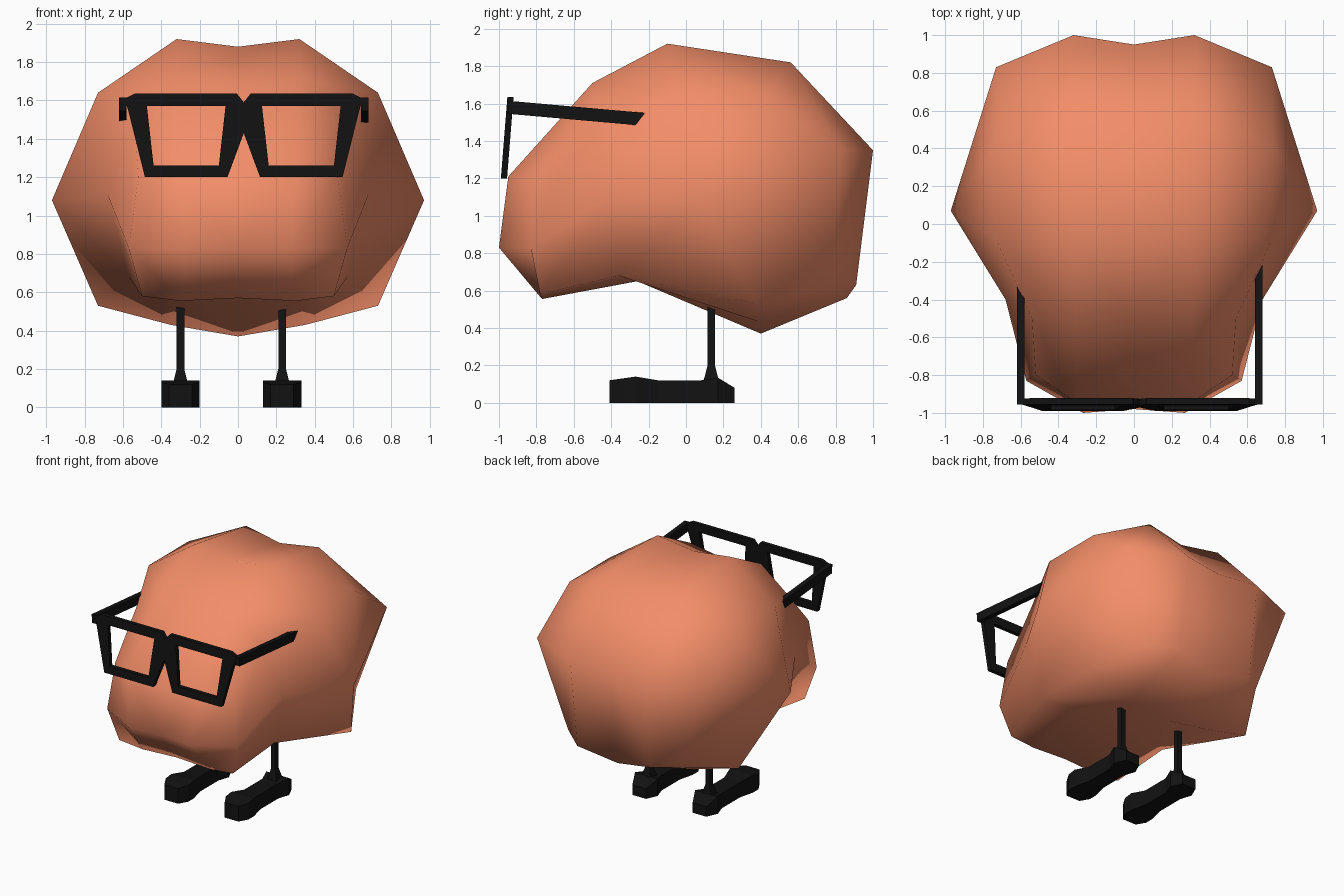
import bpy, bmesh

if "Cube" in bpy.data.objects:
    bpy.data.objects.remove(bpy.data.objects["Cube"])


def material(name, rgb):
    m = bpy.data.materials.new(name)
    m.diffuse_color = (*rgb, 1)
    m.use_nodes = True
    m.node_tree.nodes["Principled BSDF"].inputs["Base Color"].default_value = m.diffuse_color
    return m


def make(name, verts, faces, mat, mirror_x=0.0, smooth=False, push=None):
    """Mesh in local space, mirrored across x = mirror_x; push extrudes it into a solid."""
    bm = bmesh.new()
    vs = [bm.verts.new(v) for v in verts]
    for f in faces:
        bm.faces.new([vs[i] for i in f])
    if push:
        ext = bmesh.ops.extrude_face_region(bm, geom=bm.faces[:], use_keep_orig=True)
        moved = [g for g in ext["geom"] if isinstance(g, bmesh.types.BMVert)]
        bmesh.ops.translate(bm, verts=moved, vec=push)
    bmesh.ops.recalc_face_normals(bm, faces=bm.faces[:])
    for f in bm.faces:
        f.smooth = smooth
    me = bpy.data.meshes.new(name)
    bm.to_mesh(me)
    bm.free()
    me.materials.append(mat)
    ob = bpy.data.objects.new(name, me)
    bpy.context.collection.objects.link(ob)
    ob.location.x = mirror_x
    mod = ob.modifiers.new("mirror", "MIRROR")
    mod.use_clip = True
    return ob


def loft(rings, caps=True):
    n = len(rings[0])
    verts = [p for r in rings for p in r]
    faces = [(k * n + i, k * n + (i + 1) % n, (k + 1) * n + (i + 1) % n, (k + 1) * n + i)
             for k in range(len(rings) - 1) for i in range(n)]
    if caps:
        faces += [tuple(range(n)), tuple(range(len(verts) - n, len(verts)))]
    return verts, faces


skin = material("orange", (0.9, 0.27, 0.14))
black = material("black", (0.006, 0.006, 0.006))

# Body: side-view loops at the middle, at x = 0.31 and at the flank, then a cheek cap
middle = [(-.98, .83), (-.93, 1.2), (-.47, 1.68), (-.1, 1.88), (.53, 1.78),
          (.95, 1.35), (.86, .56), (.4, .37), (-.26, .65), (-.77, .57)]
inner = [(-1, .83), (-.95, 1.21), (-.5, 1.71), (-.1, 1.92), (.56, 1.82),
         (1, 1.35), (.91, .63), (.4, .43), (-.26, .65), (-.77, .555)]
flank = [(.57, -.83, .83), (.52, -.8, 1.2), (.54, -.5, 1.53), (.73, -.08, 1.64),
         (.73, .42, 1.64), (.73, .83, 1.35), (.5, .77, .66), (.73, .38, .53),
         (.57, -.36, .68), (.5, -.78, .58)]
xs = [.27, .3, .31, .32, .32, .32, .32, .35, .3, .3]
verts, faces = loft([[(0, y, z) for y, z in middle],
                     [(x, y, z) for x, (y, z) in zip(xs, inner)], flank], caps=False)
verts += [(.68, -.4, 1.11), (.97, .07, 1.08)]
neck, cheek = 30, 31
S = lambda i: 20 + i
faces += [(S(0), S(1), S(2), neck), (S(9), S(0), neck, S(8)),
          (S(2), S(3), neck), (S(3), cheek, neck), (S(8), neck, cheek), (S(7), S(8), cheek)]
faces += [(S(i), S(i + 1), cheek) for i in range(3, 7)]
make("body", verts, faces, skin, smooth=True)

# Glasses: one rim with its lens opening, mirrored at the bridge
outer = [(0, 1.59), (.035, 1.635), (.57, 1.635), (.62, 1.61), (.6, 1.54),
         (.515, 1.2), (.085, 1.2), (0, 1.43)]
hole = [(.095, 1.57), (.505, 1.57), (.47, 1.26), (.13, 1.26)]
rim = [(x, -.955 - .08 * (1.635 - z), z) for x, z in outer + hole]
make("glasses_frame", rim, [(1, 2, 9, 8), (2, 3, 4, 5, 10, 9), (5, 6, 11, 10),
                            (6, 7, 0, 1, 8, 11)], black, .03, push=(0, .033, 0))

# Temples
arm = [(-.955, 1.615), (-.22, 1.55), (-.27, 1.485), (-.95, 1.545)]
make("glasses_temples", [(.61, y, z) for y, z in arm], [(0, 1, 2, 3)], black, .03,
     push=(.04, 0, 0))

# Feet: sections along y as (y, half width, height)
sections = [(-.41, .06, .12), (-.34, .1, .13), (-.27, .1, .14), (-.15, .07, .12),
            (.08, .07, .12), (.17, .1, .135), (.26, .06, .08)]
c = .265
make("feet", *loft([[(c - w, y, 0), (c + w, y, 0), (c + w, y, h), (c - w, y, h)]
                    for y, w, h in sections]), black, -.035)

# Legs: thin posts with a flared ankle
make("legs", *loft([[(c - r, .135 - r, z), (c + r, .135 - r, z), (c + r, .135 + r, z),
                     (c - r, .135 + r, z)]
                    for r, z in [(.045, .11), (.035, .14), (.02, .2), (.02, .56)]]), black, -.035)
